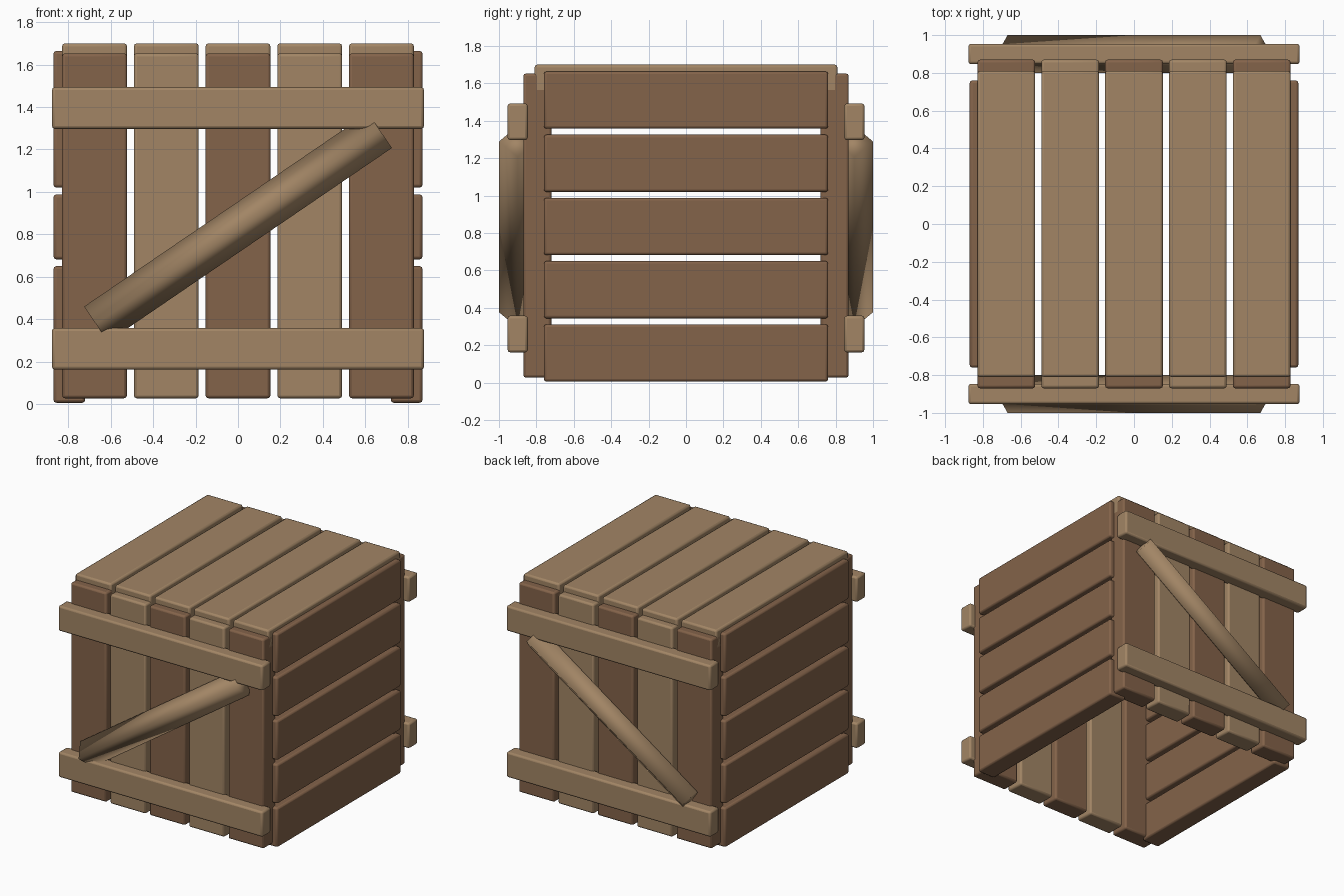
import bpy
from math import radians
from mathutils import Matrix

cube = bpy.data.objects.get("Cube")
if cube:
    bpy.data.objects.remove(cube, do_unlink=True)


def material(name, rgb):
    mat = bpy.data.materials.new(name)
    mat.use_nodes = True
    colour = (*rgb, 1.0)
    mat.diffuse_color = colour
    bsdf = next(n for n in mat.node_tree.nodes if n.type == 'BSDF_PRINCIPLED')
    bsdf.inputs["Base Color"].default_value = colour
    return mat


LIGHT = material("light_wood", (0.36, 0.235, 0.13))
DARK = material("dark_wood", (0.23, 0.125, 0.068))

BOARD = 0.306      # board width
STEP = 0.338       # board spacing
THICK = 0.15       # board thickness
MID = 0.84         # height of the crate's middle


def beam(name, centre, size, mat, bevel=0.014):
    """Box with its size baked into the mesh and optional rounded edges."""
    bpy.ops.mesh.primitive_cube_add(size=1, location=centre)
    obj = bpy.context.object
    obj.name = name
    obj.data.transform(Matrix.Diagonal((*size, 1)))
    obj.data.materials.append(mat)
    if bevel:
        mod = obj.modifiers.new("rounded_edges", 'BEVEL')
        mod.width = bevel
        mod.segments = 2
        bpy.ops.object.shade_smooth_by_angle(angle=radians(30))
    return obj


# Five boards for the lid and for each wall
for i in range(5):
    offset = (i - 2) * STEP
    beam(f"lid_board_{i + 1}", (offset, 0, 1.7 - THICK / 2),
         (BOARD, 1.62, THICK), LIGHT)
    for side, sign in (("front", -1), ("back", 1)):
        beam(f"{side}_board_{i + 1}", (offset, sign * 0.795, MID),
             (BOARD, THICK, 1.626), LIGHT if i % 2 else DARK)
    for side, sign in (("left", 1), ("right", -1)):
        beam(f"{side}_board_{i + 1}", (sign * 0.795, 0, MID - 0.005 + offset),
             (THICK, 1.52, BOARD), DARK)

# Rails and diagonal braces on the front and back
for side, sign in (("front", -1), ("back", 1)):
    for level, z in (("lower", 0.26), ("upper", 1.395)):
        beam(f"{side}_{level}_rail", (0, sign * 0.9, z),
             (1.754, 0.108, 0.196), LIGHT)
    brace = beam(f"{side}_brace", (0, sign * 0.9, 0.833),
                 (1.62, 0.1414, 0.1414), LIGHT, bevel=0)
    # Square bar turned onto its edge, then tilted across the wall
    brace.data.transform(Matrix.Rotation(radians(-34.3), 4, 'Y')
                         @ Matrix.Rotation(radians(45), 4, 'X'))
    brace.data.polygons.foreach_set("use_smooth",
                                    [True] * len(brace.data.polygons))
